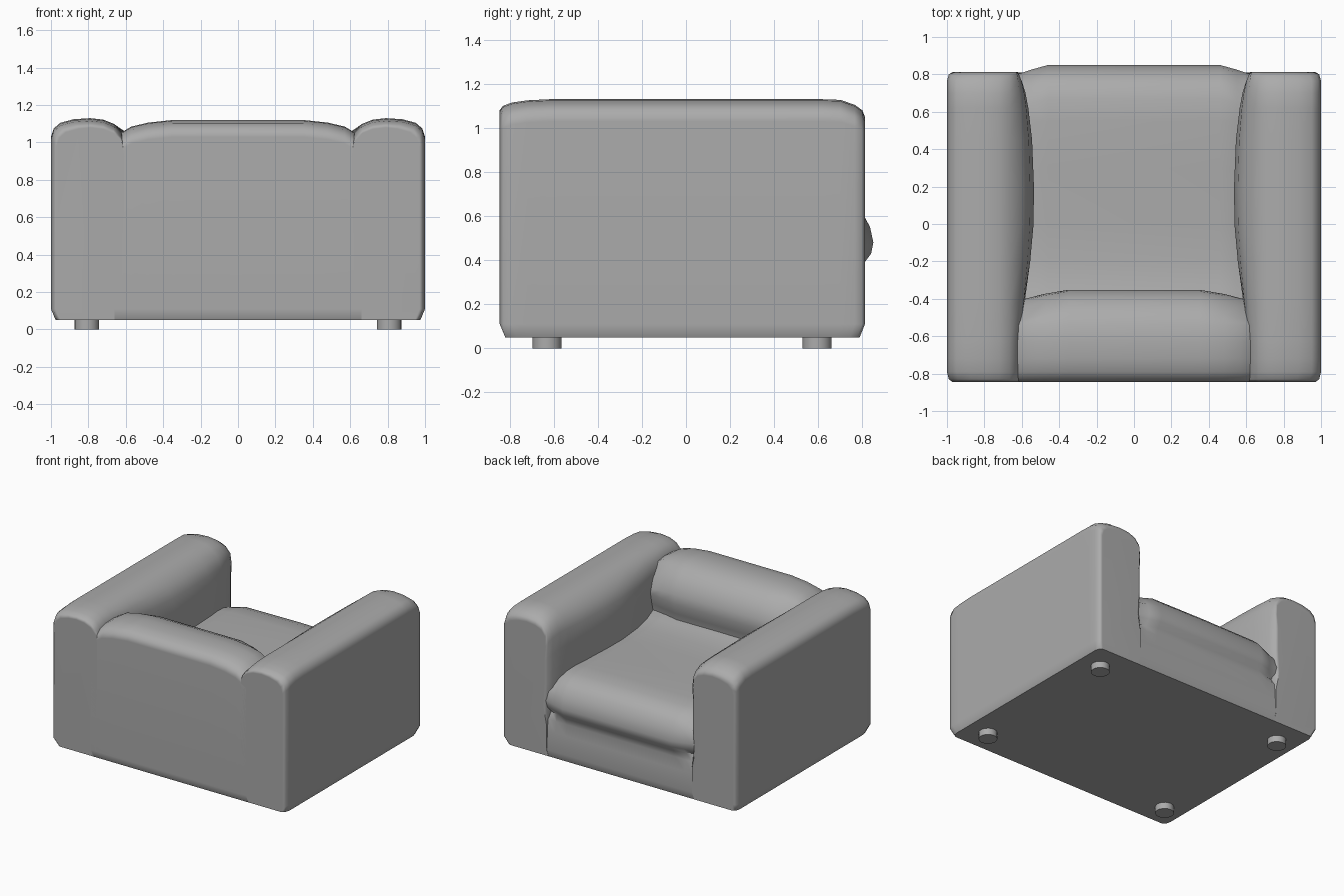
import bpy, bmesh, math

if "Cube" in bpy.data.objects:
    bpy.data.objects.remove(bpy.data.objects["Cube"])

fabric = bpy.data.materials.new("grey_fabric")
fabric.diffuse_color = (0.41, 0.41, 0.41, 1)
fabric.use_nodes = True
fabric.node_tree.nodes["Principled BSDF"].inputs["Base Color"].default_value = fabric.diffuse_color


def finish(ob):
    """Fabric colour and smooth shading that favours the large faces."""
    ob.data.materials.append(fabric)
    bpy.ops.object.select_all(action='DESELECT')
    ob.select_set(True)
    bpy.context.view_layer.objects.active = ob
    bpy.ops.object.shade_smooth_by_angle(angle=math.radians(50))
    mod = ob.modifiers.new("weighted_normals", 'WEIGHTED_NORMAL')
    mod.keep_sharp = True


def loft(name, sections):
    """Skin closed rings of points and cap both ends."""
    bm = bmesh.new()
    rings = [[bm.verts.new(p) for p in s] for s in sections]
    n = len(rings[0])
    for a, b in zip(rings, rings[1:]):
        for i in range(n):
            j = (i + 1) % n
            bm.faces.new((a[i], a[j], b[j], b[i]))
    bm.faces.new(rings[0])
    bm.faces.new(rings[-1])
    bmesh.ops.recalc_face_normals(bm, faces=bm.faces)
    mesh = bpy.data.meshes.new(name)
    bm.to_mesh(mesh)
    bm.free()
    ob = bpy.data.objects.new(name, mesh)
    bpy.context.collection.objects.link(ob)
    finish(ob)


# Arms: cross-section swept along y, inner side bulging toward the seat
def arm_section(side, y, inner, outer, top):
    bulge = 0.62 - inner
    pts = [(outer - 0.025, 0.05), (outer, 0.11), (outer, top - 0.10),
           (outer - 0.015, top - 0.055), (outer - 0.05, top - 0.025),
           (outer - 0.12, top - 0.006), (0.79, top), (0.72, top - 0.008),
           (0.665, top - 0.03), (0.625 - 0.3 * bulge, top - 0.075),
           (0.615 - 0.7 * bulge, top - 0.15), (inner, top - 0.27),
           (inner, 0.62), (inner + 0.01, 0.45), (0.62, 0.3),
           (0.62, 0.11), (0.62, 0.05)]
    return [(side * x, y * (0.97 if z < 0.06 else 1), z) for x, z in pts]


ARM_STATIONS = [  # y, inner x, outer x, top z
    (-0.845, 0.61, 0.97, 1.08), (-0.83, 0.61, 0.99, 1.10),
    (-0.79, 0.61, 1.0, 1.115), (-0.72, 0.61, 1.0, 1.125),
    (-0.62, 0.61, 1.0, 1.13), (-0.42, 0.585, 1.0, 1.13),
    (-0.2, 0.555, 1.0, 1.13), (0.0, 0.537, 1.0, 1.13),
    (0.2, 0.535, 1.0, 1.13), (0.45, 0.545, 1.0, 1.13),
    (0.62, 0.565, 1.0, 1.13), (0.70, 0.58, 1.0, 1.127),
    (0.765, 0.60, 1.0, 1.105), (0.80, 0.62, 0.99, 1.08),
    (0.812, 0.64, 0.97, 1.05)]
for side, label in ((-1, "left"), (1, "right")):
    loft(label + "_arm", [arm_section(side, *s) for s in ARM_STATIONS])


def mirrored(stations):
    return [(-s[0],) + s[1:] for s in stations] + stations[-2::-1]


# Backrest: rounded roll that sinks toward the arms
BACK = [(-0.82, 0.05), (-0.845, 0.11), (-0.845, 1.03), (-0.83, 1.07),
        (-0.79, 1.10), (-0.72, 1.116), (-0.63, 1.12), (-0.54, 1.11),
        (-0.46, 1.075), (-0.395, 1.01), (-0.36, 0.93), (-0.352, 0.86),
        (-0.37, 0.78), (-0.41, 0.65), (-0.41, 0.05)]
BACK_STATIONS = [  # x, drop of the top, pull of the front
    (0.66, 0.09, 0.06), (0.62, 0.065, 0.055), (0.57, 0.035, 0.045),
    (0.48, 0.014, 0.022), (0.35, 0.0, 0.0), (0.0, 0.0, 0.0)]
loft("backrest", [
    [(x, y - (pull if y > -0.5 else 0), z - (drop if z > 0.9 else 0))
     for y, z in BACK] for x, drop, pull in mirrored(BACK_STATIONS)])

# Seat: cushion with a rolled front lip above the base panel
SEAT = [(-0.6, 0.05), (0.787, 0.05), (0.81, 0.11), (0.80, 0.25),
        (0.795, 0.34), (0.81, 0.39), (0.84, 0.43), (0.85, 0.48),
        (0.835, 0.55), (0.80, 0.615), (0.75, 0.66), (0.67, 0.687),
        (0.55, 0.697), (0.3, 0.695), (0.0, 0.69), (-0.2, 0.695),
        (-0.35, 0.715), (-0.45, 0.75), (-0.6, 0.75)]
SEAT_STATIONS = [  # x, pull of the lip, drop of the top
    (0.68, 0.05, 0.05), (0.61, 0.045, 0.035), (0.55, 0.025, 0.018),
    (0.46, 0.0, 0.004), (0.0, 0.0, 0.0)]
loft("seat", [
    [(x, y - (pull if y > 0.6 and z > 0.38 else 0), z - (drop if z > 0.6 else 0))
     for y, z in SEAT] for x, pull, drop in mirrored(SEAT_STATIONS)])

# Feet: short round pegs
for x, side in ((-0.808, "left"), (0.808, "right")):
    for y, end in ((-0.63, "front"), (0.595, "back")):
        bpy.ops.mesh.primitive_cylinder_add(vertices=20, radius=0.066, depth=0.06,
                                            location=(x, y, 0.03))
        foot = bpy.context.object
        foot.name = f"{end}_{side}_foot"
        finish(foot)
